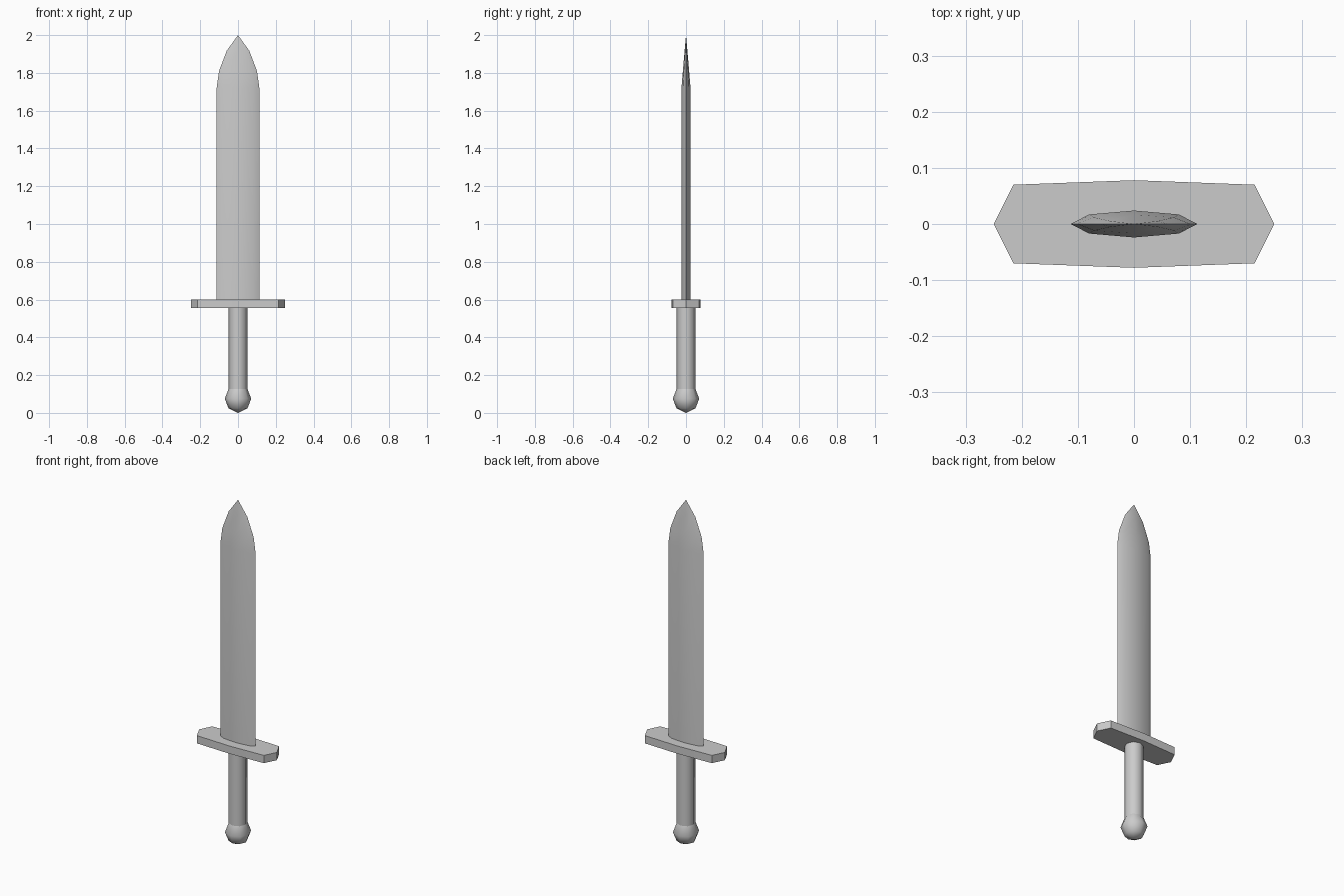
import bpy, bmesh, math

if "Cube" in bpy.data.objects:
    bpy.data.objects.remove(bpy.data.objects["Cube"])


def loft(name, rings, angle, cap_bottom=True, cap_top=True):
    """Skin a stack of equal rings; a one-point ring closes to a tip."""
    bm = bmesh.new()
    rows = [[bm.verts.new(p) for p in ring] for ring in rings]
    for a, b in zip(rows, rows[1:]):
        n = max(len(a), len(b))
        for i in range(n):
            j = (i + 1) % n
            if len(a) == 1:
                bm.faces.new((a[0], b[j], b[i]))
            elif len(b) == 1:
                bm.faces.new((a[i], a[j], b[0]))
            else:
                bm.faces.new((a[i], a[j], b[j], b[i]))
    if cap_bottom and len(rows[0]) > 1:
        bm.faces.new(rows[0][::-1])
    if cap_top and len(rows[-1]) > 1:
        bm.faces.new(rows[-1])
    bmesh.ops.recalc_face_normals(bm, faces=bm.faces)
    me = bpy.data.meshes.new(name)
    bm.to_mesh(me)
    bm.free()
    ob = bpy.data.objects.new(name, me)
    bpy.context.collection.objects.link(ob)
    bpy.ops.object.select_all(action='DESELECT')
    ob.select_set(True)
    bpy.context.view_layer.objects.active = ob
    bpy.ops.object.shade_smooth_by_angle(angle=math.radians(angle))
    return ob


def octagon(end, shoulder, mid, z, sx=1.0, sy=1.0):
    """Stretched eight-sided outline, symmetric in x and y."""
    x, y = shoulder
    pts = [(end, 0), (x, y), (0, mid), (-x, y),
           (-end, 0), (-x, -y), (0, -mid), (x, -y)]
    return [(px * sx, py * sy, z) for px, py in pts]


def circle(r, z, n=8):
    return [(r * math.cos(2 * math.pi * i / n), r * math.sin(2 * math.pi * i / n), z)
            for i in range(n)]


# Blade: lens section tapering to a curved point
levels = [(0.59, 1, 1), (1.72, 1, 1), (1.81, 0.89, 0.69), (1.917, 0.53, 0.31)]
blade = [octagon(0.113, (0.08, 0.017), 0.024, z, sx, sy) for z, sx, sy in levels]
loft("blade", blade + [[(0, 0, 2.0)]], 35)

# Crossguard: flat plate with pointed ends
loft("crossguard", [octagon(0.25, (0.215, 0.07), 0.078, z) for z in (0.555, 0.6)], 20)

# Grip and rounded pommel
loft("grip", [circle(0.05, z) for z in (0.12, 0.56)], 50)
pommel = [(0.05, 0.024), (0.07, 0.075), (0.05, 0.127)]
loft("pommel", [[(0, 0, 0)]] + [circle(r, z) for r, z in pommel], 60)
